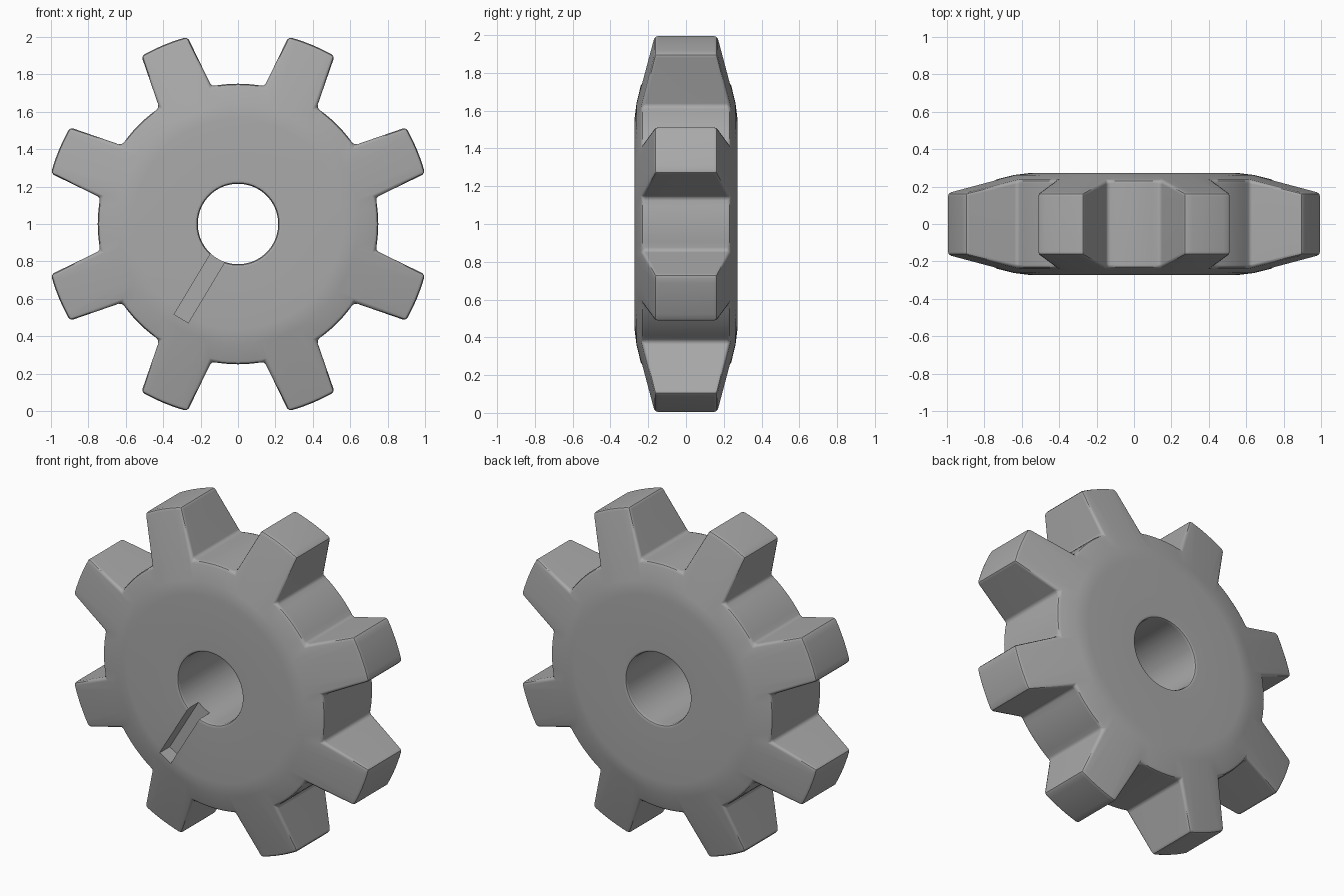
import bpy, bmesh, math
from mathutils import Matrix, Vector

TEETH = 8
RIM, ROOT, TIP, BORE = 0.6, 0.75, 1.036, 0.215
ROOT_HALF, TIP_HALF = 11.6, 7.4      # half angles of a tooth, in degrees
HALF_DEPTH, SLOPE, EDGE = 0.272, 0.245, 0.018

old = bpy.data.objects.get("Cube")
if old:
    bpy.data.objects.remove(old, do_unlink=True)

steel = bpy.data.materials.new("steel_grey")
steel.use_nodes = True
colour = (0.4, 0.4, 0.4, 1)
steel.diffuse_color = colour
steel.node_tree.nodes["Principled BSDF"].inputs["Base Color"].default_value = colour


def depth(r):
    """Half thickness of the wheel at radius r."""
    return HALF_DEPTH - SLOPE * max(0, r - RIM)


def make_object(name, bm):
    bmesh.ops.recalc_face_normals(bm, faces=bm.faces)
    mesh = bpy.data.meshes.new(name)
    bm.to_mesh(mesh)
    bm.free()
    obj = bpy.data.objects.new(name, mesh)
    bpy.context.collection.objects.link(obj)
    mesh.materials.append(steel)
    return obj


# Outline as (angle, radius): tip arc, then the gap up to the next tooth
outline = []
pitch = 360 / TEETH
for k in range(TEETH):
    mid = pitch * (k + 0.5)
    for i in range(7):
        outline.append((mid + TIP_HALF * (i / 3 - 1), TIP))
    gap = pitch - 2 * ROOT_HALF
    for i in range(7):
        outline.append((mid + ROOT_HALF + gap * i / 6, ROOT))


# Gear body: front and back rings joined by the toothed rim and the bore
bm = bmesh.new()


def ring(radius, side):
    verts = []
    for angle, outer in outline:
        r = radius or outer
        a = math.radians(angle)
        verts.append(bm.verts.new((r * math.cos(a), side * depth(r), 1 + r * math.sin(a))))
    return verts


radii = (BORE, RIM - 0.04, RIM + 0.04, None)
rings = [ring(r, -1) for r in radii] + [ring(r, 1) for r in reversed(radii)]
n = len(outline)
for a, b in zip(rings, rings[1:] + rings[:1]):
    for i in range(n):
        j = (i + 1) % n
        bm.faces.new((a[i], a[j], b[j], b[i]))
bmesh.ops.recalc_face_normals(bm, faces=bm.faces)

# Softened edges on the teeth, gaps and bore
sharp = [e for e in bm.edges if e.calc_face_angle(0) > math.radians(35)]
bmesh.ops.bevel(bm, geom=sharp, offset=EDGE, offset_type='OFFSET', segments=2,
                profile=0.5, affect='EDGES', clamp_overlap=True)
gear = make_object("gear_wheel", bm)

# Cutter for the radial slot in the front face
SLOT_DEPTH = 0.1
bm = bmesh.new()
bmesh.ops.create_cube(bm, size=1)
bmesh.ops.scale(bm, vec=(0.49, 2 * SLOT_DEPTH, 0.088), verts=bm.verts)
bmesh.ops.translate(bm, vec=(0.345, 0, 0), verts=bm.verts)
bmesh.ops.rotate(bm, cent=Vector(), matrix=Matrix.Rotation(math.radians(121), 3, 'Y'), verts=bm.verts)
bmesh.ops.translate(bm, vec=(0, -HALF_DEPTH, 1), verts=bm.verts)
cutter = make_object("slot_cutter", bm)

bpy.ops.object.select_all(action='DESELECT')
gear.select_set(True)
bpy.context.view_layer.objects.active = gear
cut = gear.modifiers.new("slot", 'BOOLEAN')
cut.operation, cut.solver, cut.object = 'DIFFERENCE', 'EXACT', cutter
bpy.ops.object.modifier_apply(modifier=cut.name)
bpy.data.objects.remove(cutter, do_unlink=True)

# Smooth shading with sharp edges kept
bpy.ops.object.shade_smooth_by_angle(angle=math.radians(35))
weighted = gear.modifiers.new("weighted_normals", 'WEIGHTED_NORMAL')
weighted.keep_sharp = True
